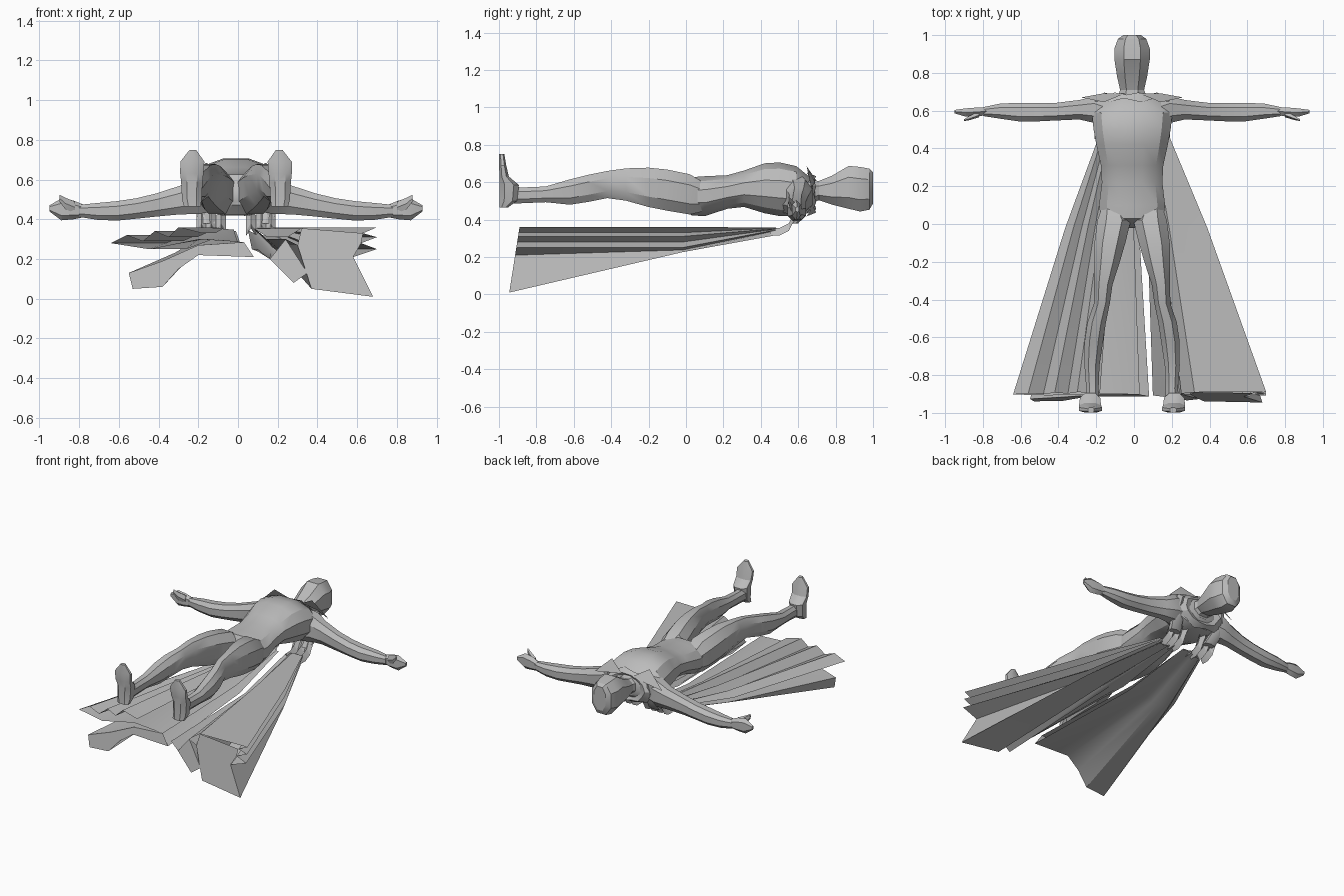
import bpy, bmesh, math

if "Cube" in bpy.data.objects:
    bpy.data.objects.remove(bpy.data.objects["Cube"], do_unlink=True)

grey = bpy.data.materials.new("plain grey")
grey.use_nodes = True
GREY = (0.5, 0.5, 0.5, 1)
grey.diffuse_color = GREY
grey.node_tree.nodes["Principled BSDF"].inputs["Base Color"].default_value = GREY
CX = -0.01  # body midline


def finish(name, bm, angle=30):
    bmesh.ops.recalc_face_normals(bm, faces=bm.faces)
    me = bpy.data.meshes.new(name)
    bm.to_mesh(me)
    bm.free()
    ob = bpy.data.objects.new(name, me)
    bpy.context.collection.objects.link(ob)
    me.materials.append(grey)
    bpy.ops.object.select_all(action='DESELECT')
    ob.select_set(True)
    bpy.context.view_layer.objects.active = ob
    bpy.ops.object.shade_smooth_by_angle(angle=math.radians(angle))


def bridge(bm, rows, closed):
    n = len(rows[0])
    for a, b in zip(rows, rows[1:]):
        for i in range(n if closed else n - 1):
            j = (i + 1) % n
            bm.faces.new((a[i], a[j], b[j], b[i]))


def loft(name, axis, sections, sides=10, side=1):
    """Sections: position along axis, then (low, high) spans of the other two axes."""
    others = [k for k in range(3) if k != axis]
    bm = bmesh.new()
    rows = []
    for pos, lo1, hi1, lo2, hi2 in sections:
        row = []
        for i in range(sides):
            a = 2 * math.pi * (i + 0.5) / sides
            c, s = math.cos(a), math.sin(a)
            v = [0, 0, 0]
            v[axis] = pos
            v[others[0]] = (lo1 + hi1) / 2 + (hi1 - lo1) / 2 * math.copysign(abs(c) ** 0.85, c)
            v[others[1]] = (lo2 + hi2) / 2 + (hi2 - lo2) / 2 * math.copysign(abs(s) ** 0.85, s)
            row.append(bm.verts.new((CX + side * v[0], v[1], v[2])))
        rows.append(row)
    bridge(bm, rows, True)
    bm.faces.new(rows[0])
    bm.faces.new(rows[-1])
    finish(name, bm)


# Torso and head, lofted along the body
loft("torso", 1, [
    (-0.02, -0.05, 0.05, 0.47, 0.55), (0.03, -0.17, 0.17, 0.42, 0.63),
    (0.10, -0.18, 0.18, 0.415, 0.635), (0.22, -0.165, 0.165, 0.455, 0.64),
    (0.31, -0.17, 0.17, 0.465, 0.665), (0.42, -0.195, 0.195, 0.43, 0.705),
    (0.50, -0.21, 0.21, 0.415, 0.71), (0.59, -0.22, 0.22, 0.415, 0.69),
    (0.65, -0.19, 0.19, 0.43, 0.64), (0.69, -0.08, 0.08, 0.48, 0.61)], 12)
loft("head", 1, [
    (0.65, -0.09, 0.09, 0.47, 0.62), (0.71, -0.068, 0.068, 0.50, 0.61),
    (0.78, -0.085, 0.085, 0.475, 0.64), (0.87, -0.10, 0.10, 0.45, 0.695),
    (0.93, -0.10, 0.10, 0.435, 0.69), (0.98, -0.08, 0.08, 0.445, 0.68),
    (1.0, -0.05, 0.05, 0.48, 0.66)], 8)

for side, word in ((1, "left"), (-1, "right")):
    # Leg, hip to ankle
    loft(word + "_leg", 1, [
        (0.10, 0.05, 0.16, 0.44, 0.60), (0.02, 0.0, 0.19, 0.42, 0.65),
        (-0.10, 0.03, 0.205, 0.44, 0.675), (-0.20, 0.06, 0.205, 0.46, 0.685),
        (-0.32, 0.10, 0.205, 0.495, 0.68), (-0.42, 0.115, 0.205, 0.51, 0.665),
        (-0.52, 0.135, 0.24, 0.49, 0.645), (-0.62, 0.15, 0.255, 0.475, 0.62),
        (-0.75, 0.17, 0.255, 0.49, 0.58), (-0.87, 0.175, 0.245, 0.485, 0.575),
        (-0.97, 0.17, 0.255, 0.48, 0.58)], 8, side)
    # Foot with flat sole, toes pointing up
    loft(word + "_foot", 2, [
        (0.465, 0.175, 0.265, -1.0, -0.95), (0.50, 0.17, 0.275, -1.0, -0.90),
        (0.585, 0.165, 0.28, -1.0, -0.89), (0.63, 0.16, 0.285, -1.0, -0.945),
        (0.69, 0.155, 0.285, -1.0, -0.96), (0.75, 0.20, 0.235, -1.0, -0.97)], 8, side)
    # Arm, shoulder to wrist
    loft(word + "_arm", 0, [
        (0.12, 0.46, 0.67, 0.43, 0.65), (0.20, 0.53, 0.68, 0.42, 0.62),
        (0.28, 0.55, 0.66, 0.42, 0.575), (0.40, 0.545, 0.645, 0.41, 0.535),
        (0.50, 0.54, 0.645, 0.40, 0.51), (0.60, 0.54, 0.645, 0.39, 0.495),
        (0.70, 0.555, 0.64, 0.395, 0.485), (0.79, 0.57, 0.62, 0.41, 0.475)], 8, side)
    # Hand and splayed thumb
    loft(word + "_hand", 0, [
        (0.77, 0.575, 0.62, 0.41, 0.475), (0.82, 0.565, 0.62, 0.40, 0.495),
        (0.88, 0.565, 0.615, 0.395, 0.505), (0.94, 0.585, 0.605, 0.44, 0.47)], 6, side)
    loft(word + "_thumb", 0, [
        (0.81, 0.565, 0.60, 0.43, 0.49), (0.86, 0.55, 0.575, 0.45, 0.51),
        (0.89, 0.545, 0.555, 0.49, 0.525)], 5, side)
    # Pleated gather at the top of the cape
    bm = bmesh.new()
    bridge(bm, [[bm.verts.new((CX + side * (0.05 + 0.025 * i), y, z + (0.02 if i % 2 else -0.02)))
                 for i in range(7)]
                for y, z in ((0.45, 0.335), (0.50, 0.335), (0.55, 0.36), (0.57, 0.40), (0.60, 0.44))], False)
    finish(word + "_cape_gather", bm)
    # Strap from the gather up to the shoulder
    loft(word + "_strap", 2, [
        (0.38, 0.10, 0.19, 0.55, 0.60), (0.44, 0.12, 0.21, 0.585, 0.65),
        (0.52, 0.14, 0.22, 0.61, 0.675), (0.60, 0.12, 0.20, 0.63, 0.68)], 6, side)
    # Collar point standing out at the throat
    bm = bmesh.new()
    v = [bm.verts.new((CX + side * x, y, z)) for x, y, z in
         ((0.04, 0.69, 0.62), (0.16, 0.69, 0.60), (0.15, 0.645, 0.685), (0.27, 0.67, 0.57))]
    bm.faces.new((v[0], v[1], v[2]))
    bm.faces.new((v[1], v[3], v[2]))
    finish(word + "_collar_point", bm)

# Collar: a ragged band lying around the neck and over the shoulders
bm = bmesh.new()
rows = []
for rx, rz, y, jag in ((0.08, 0.07, 0.675, 0.0), (0.14, 0.095, 0.69, 0.006), (0.20, 0.115, 0.655, -0.01)):
    row = []
    for i in range(14):
        a = 2 * math.pi * i / 14
        k = 1 + (0.05 if i % 2 else -0.04)
        row.append(bm.verts.new((CX + rx * k * math.cos(a), y + (jag if i % 2 else -jag),
                                 0.535 + rz * k * math.sin(a))))
    rows.append(row)
bridge(bm, rows, True)
finish("collar", bm)


def cape(name, hem, top_x, ends):
    """Pleated sheet fanning from a gathered top to a folded hem of (x, z) points.
    Ends lists the hem points joined by each turned-in face."""
    bm = bmesh.new()
    hem_row, mid_row, top_row = [], [], []
    lo = min(x for x, z in hem)
    hi = max(x for x, z in hem)
    for x, z in hem:
        t = (x - lo) / (hi - lo)
        tx = top_x[0] + (top_x[1] - top_x[0]) * t
        mx = tx + (x - tx) * 0.40
        hem_row.append(bm.verts.new((x, -0.89 - 0.055 * (0.36 - z) / 0.35, z)))
        mid_row.append(bm.verts.new((mx, -0.02, max(0.225 + 0.06 * z, z))))
        top_row.append(bm.verts.new((tx, 0.48, 0.315 + 0.12 * z)))
    bridge(bm, [hem_row, mid_row, top_row], False)
    for end in ends:
        bm.faces.new([hem_row[i] for i in end])
    finish(name, bm)


# Two halves of the cape, split down the middle
cape("cape_left",
     [(0.10, 0.25), (0.16, 0.20), (0.28, 0.08), (0.35, 0.13), (0.24, 0.30), (0.30, 0.27),
      (0.37, 0.05), (0.68, 0.01), (0.58, 0.21), (0.70, 0.25), (0.62, 0.28), (0.70, 0.31),
      (0.63, 0.33), (0.70, 0.36), (0.32, 0.355), (0.25, 0.31)],
     (0.05, 0.18), [(1, 2, 3, 4), (5, 6, 7, 8), (5, 8, 10, 12, 14)])
cape("cape_right",
     [(0.08, 0.21), (-0.20, 0.22), (-0.30, 0.15), (-0.38, 0.06), (-0.53, 0.05), (-0.55, 0.13),
      (-0.38, 0.19), (-0.20, 0.27), (0.03, 0.285), (-0.20, 0.30), (-0.45, 0.25),
      (-0.64, 0.28), (-0.56, 0.32), (-0.48, 0.29), (-0.42, 0.34), (-0.35, 0.31),
      (-0.30, 0.36), (-0.18, 0.33)],
     (-0.18, -0.01), [(0, 1, 7, 8), (1, 2, 6, 7), (2, 3, 4, 5, 6)])
